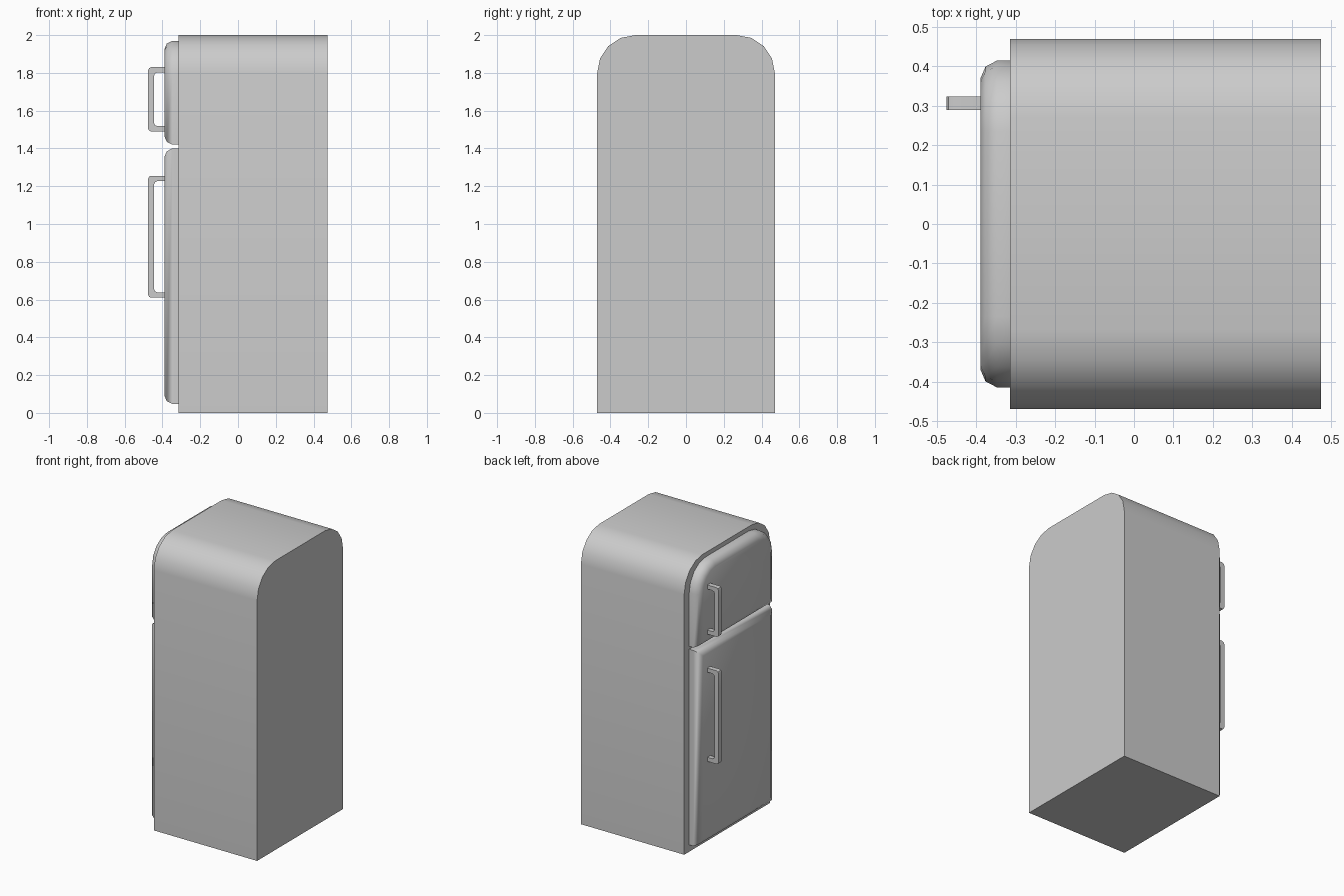
import bpy, bmesh, math

if "Cube" in bpy.data.objects:
    bpy.data.objects.remove(bpy.data.objects["Cube"])


def loft(name, rings, angle):
    """Skin a list of matching point rings and cap both ends."""
    bm = bmesh.new()
    vs = [[bm.verts.new(p) for p in ring] for ring in rings]
    n = len(vs[0])
    for a, b in zip(vs, vs[1:]):
        for i in range(n):
            j = (i + 1) % n
            bm.faces.new((a[i], a[j], b[j], b[i]))
    bm.faces.new(vs[0])
    bm.faces.new(vs[-1])
    bmesh.ops.recalc_face_normals(bm, faces=bm.faces)
    me = bpy.data.meshes.new(name)
    bm.to_mesh(me)
    bm.free()
    ob = bpy.data.objects.new(name, me)
    bpy.context.collection.objects.link(ob)
    bpy.ops.object.select_all(action='DESELECT')
    ob.select_set(True)
    bpy.context.view_layer.objects.active = ob
    bpy.ops.object.shade_smooth_by_angle(angle=math.radians(angle))
    return ob


def arch(x, hw, z0, z1, r):
    """Rectangle across y with rounded (or square, r = 0) top corners."""
    pts = [(x, -hw, z0), (x, hw, z0)]
    if r <= 0:
        return pts + [(x, hw, z1), (x, -hw, z1)]
    for side, start in ((1, 0), (-1, 90)):
        for k in range(5):
            a = math.radians(start + k * 22.5)
            pts.append((x, side * (hw - r) + r * math.cos(a), z1 - r + r * math.sin(a)))
    return pts


def door(name, z0, z1, r):
    # rounded front edge as (x, inset) steps
    steps = [(-0.315, 0), (-0.348, 0), (-0.377, 0.015), (-0.39, 0.045)]
    loft(name, [arch(x, 0.415 - i, z0 + i, z1 - i, r - i) for x, i in steps], 40)


def handle(name, z0, z1):
    # C-shaped side profile with eased corners
    mid, h = (z0 + z1) / 2, (z1 - z0) / 2
    half = [(-0.388, h - 0.028), (-0.388, h), (-0.46, h), (-0.471, h - 0.005), (-0.476, h - 0.016)]
    inner = [(-0.444, h - 0.044), (-0.439, h - 0.033), (-0.428, h - 0.028)]
    prof = half + [(x, -z) for x, z in reversed(half)]
    prof += [(x, -z) for x, z in reversed(inner)] + inner
    loft(name, [[(x, y, mid + z) for x, z in prof] for y in (0.29, 0.324)], 40)


# cabinet
loft("cabinet", [arch(x, 0.47, 0, 2, 0.2) for x in (-0.315, 0.475)], 30)
# doors
door("freezer_door", 1.42, 1.97, 0.18)
door("fridge_door", 0.047, 1.4, 0)
# handles
handle("freezer_handle", 1.49, 1.83)
handle("fridge_handle", 0.61, 1.255)
